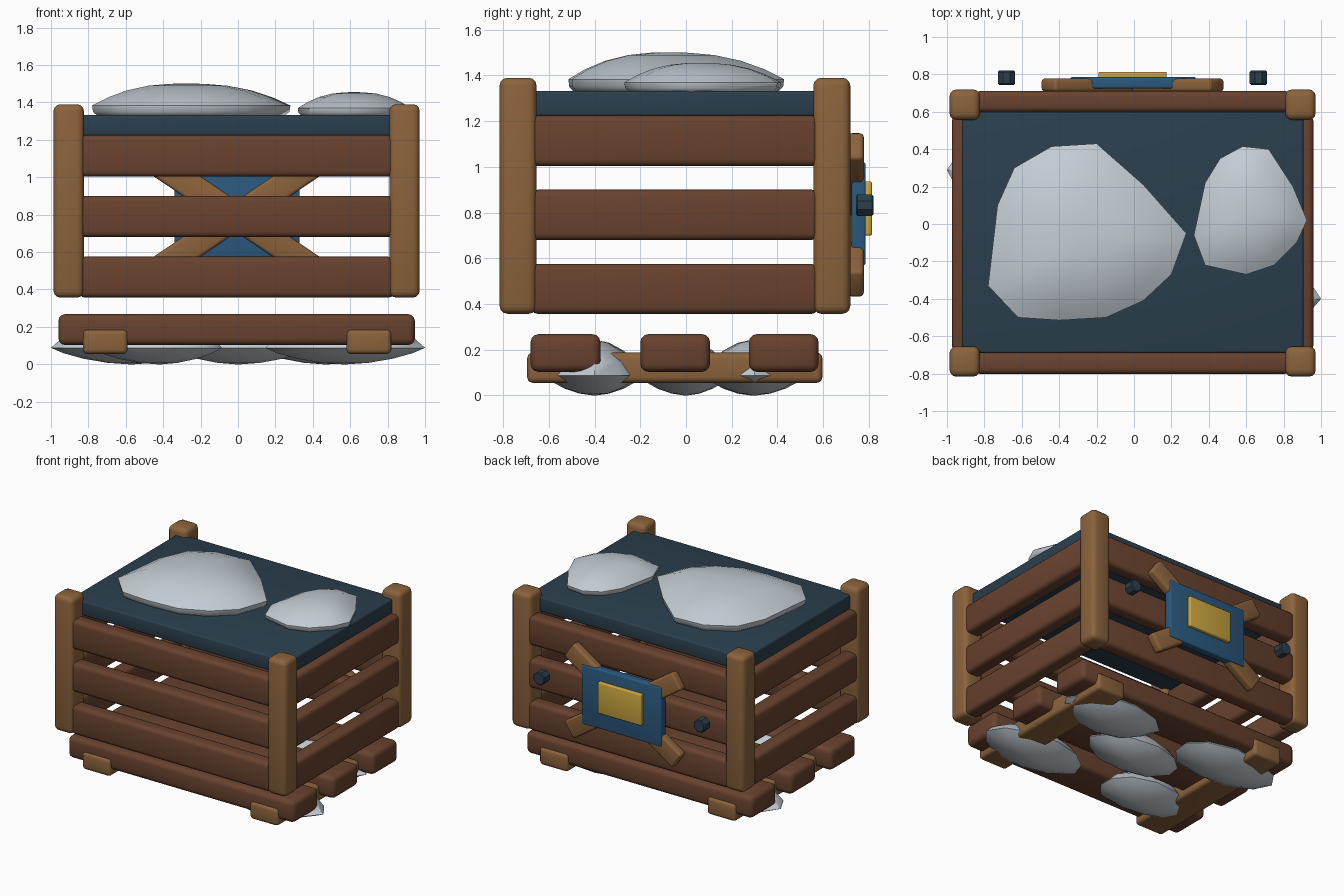
import bpy, bmesh, math, random
from mathutils import Matrix, Vector

cube = bpy.data.objects.get("Cube")
if cube:
    bpy.data.objects.remove(cube, do_unlink=True)
random.seed(4)


def material(name, rgb):
    m = bpy.data.materials.new(name)
    m.use_nodes = True
    m.diffuse_color = (*rgb, 1)
    node = next(n for n in m.node_tree.nodes if n.type == 'BSDF_PRINCIPLED')
    node.inputs["Base Color"].default_value = (*rgb, 1)
    node.inputs["Roughness"].default_value = 0.8
    return m


DARK_WOOD = material("dark wood", (0.14, 0.055, 0.028))
LIGHT_WOOD = material("light wood", (0.26, 0.125, 0.045))
SLATE = material("slate blue", (0.024, 0.05, 0.075))
BLUE = material("panel blue", (0.024, 0.1, 0.21))
YELLOW = material("label yellow", (0.6, 0.39, 0.05))
SNOW = material("pale snow", (0.55, 0.61, 0.66))


def finish(name, bm, mat, angle=60):
    """Turn a bmesh into a smooth object with sharp edges kept."""
    bmesh.ops.recalc_face_normals(bm, faces=bm.faces)
    me = bpy.data.meshes.new(name)
    bm.to_mesh(me)
    bm.free()
    me.materials.append(mat)
    for p in me.polygons:
        p.use_smooth = True
    me.set_sharp_from_angle(angle=math.radians(angle))
    ob = bpy.data.objects.new(name, me)
    bpy.context.collection.objects.link(ob)
    return ob


def box(name, xs, ys, zs, mat, bevel=0.03, turn=0):
    """Rounded block spanning the given ranges, optionally turned about y."""
    lo, hi = Vector((xs[0], ys[0], zs[0])), Vector((xs[1], ys[1], zs[1]))
    bm = bmesh.new()
    bmesh.ops.create_cube(bm, size=1, matrix=Matrix.Diagonal((*(hi - lo), 1)))
    bmesh.ops.bevel(bm, geom=bm.edges[:], offset=bevel, segments=3,
                    profile=0.5, affect='EDGES')
    place = Matrix.Translation((lo + hi) / 2) @ Matrix.Rotation(turn, 4, 'Y')
    bmesh.ops.transform(bm, matrix=place, verts=bm.verts)
    return finish(name, bm, mat)


def mound(name, outline, profile, centre, angle=40):
    """Loft an outline through (scale, height) rings and close both ends."""
    cx, cy = centre
    bm = bmesh.new()
    rings = [[bm.verts.new((cx + (x - cx) * s, cy + (y - cy) * s, z))
              for x, y in outline] for s, z in profile]
    n = len(outline)
    for a, b in zip(rings, rings[1:]):
        for i in range(n):
            j = (i + 1) % n
            bm.faces.new((a[i], a[j], b[j], b[i]))
    bm.faces.new(rings[0])
    bm.faces.new(rings[-1])
    return finish(name, bm, SNOW, angle)


# Corner posts
for sx, x in (("right", -0.905), ("left", 0.89)):
    for sy, y in (("front", -0.735), ("back", 0.638)):
        box(f"{sy}_{sx}_post", (x - 0.081, x + 0.081), (y - 0.081, y + 0.081),
            (0.357, 1.39), LIGHT_WOOD, 0.035)

# Three rows of wall slats on every side
for row, (z0, z1) in {"lower": (0.357, 0.575), "middle": (0.68, 0.9),
                      "upper": (1.003, 1.225)}.items():
    for side, y in (("front", -0.745), ("back", 0.655)):
        box(f"{row}_{side}_slat", (-0.85, 0.835), (y - 0.057, y + 0.057),
            (z0, z1), DARK_WOOD)
    for side, x in (("right", -0.917), ("left", 0.902)):
        box(f"{row}_{side}_slat", (x - 0.057, x + 0.057), (-0.68, 0.58),
            (z0, z1), DARK_WOOD)

# Lid
box("lid", (-0.92, 0.905), (-0.69, 0.6), (1.222, 1.333), SLATE, 0.012)

# Pallet planks and cross beams
for name, y0, y1 in (("front", -0.68, -0.375), ("middle", -0.2, 0.105),
                     ("back", 0.275, 0.58)):
    box(f"{name}_pallet_plank", (-0.96, 0.945), (y0, y1), (0.103, 0.268),
        DARK_WOOD, 0.035)
for name, x in (("right", -0.71), ("left", 0.7)):
    box(f"{name}_pallet_beam", (x - 0.12, x + 0.12), (-0.695, 0.597),
        (0.055, 0.187), LIGHT_WOOD, 0.025)

# Crossed braces, panel and label on the back
for name, sign in (("rising", 1), ("falling", -1)):
    box(f"{name}_brace", (-0.555, 0.54), (0.708, 0.778), (0.72, 0.86),
        LIGHT_WOOD, 0.018, sign * math.radians(34))
box("back_panel", (-0.34, 0.33), (0.725, 0.786), (0.57, 1.02), BLUE, 0.01)
box("back_label", (-0.19, 0.175), (0.78, 0.814), (0.7, 0.936), YELLOW, 0.008)

# Back knobs
for name, x in (("right", -0.682), ("left", 0.665)):
    bm = bmesh.new()
    bmesh.ops.create_cone(bm, cap_ends=True, segments=8, radius1=0.05,
                          radius2=0.05, depth=0.075)
    rims = [e for e in bm.edges if abs(e.verts[0].co.z - e.verts[1].co.z) < 0.01]
    bmesh.ops.bevel(bm, geom=rims, offset=0.006, segments=1, affect='EDGES')
    bmesh.ops.transform(bm, verts=bm.verts, matrix=Matrix.Translation((x, 0.782, 0.832))
                        @ Matrix.Rotation(math.pi / 2, 4, 'X')
                        @ Matrix.Rotation(math.pi / 8, 4, 'Z'))
    finish(f"{name}_knob", bm, SLATE, 40)

# Snow patches on the lid
large = [(-0.78, -0.33), (-0.62, -0.5), (-0.4, -0.515), (-0.15, -0.5), (0.05, -0.41),
         (0.2, -0.27), (0.28, -0.05), (0.05, 0.21), (-0.2, 0.43), (-0.44, 0.415),
         (-0.64, 0.3), (-0.73, 0.1)]
small = [(0.32, -0.06), (0.38, -0.22), (0.6, -0.27), (0.75, -0.22), (0.87, -0.1),
         (0.925, 0.02), (0.85, 0.2), (0.72, 0.4), (0.58, 0.415), (0.46, 0.35),
         (0.38, 0.22)]
dome = [(0.93, -0.06), (0.99, 0.1), (1, 0.3), (0.83, 0.56), (0.63, 0.78),
        (0.4, 0.93), (0.18, 0.99), (0.03, 1)]
for name, outline, centre, height in (("large", large, (-0.28, -0.08), 0.168),
                                      ("small", small, (0.62, 0.06), 0.122)):
    mound(f"{name}_lid_snow", outline,
          [(s, 1.333 + t * height) for s, t in dome], centre, 50)

# Snow lumps under the pallet
lens = [(0.04, 0), (0.3, 0.008), (0.6, 0.03), (0.85, 0.06), (1, 0.088),
        (0.85, 0.145), (0.6, 0.195), (0.3, 0.23), (0.04, 0.242)]
for name, x, y, rx, ry in (("middle", 0, 0, 0.4, 0.21),
                           ("front_left", 0.57, -0.4, 0.43, 0.22),
                           ("back_left", 0.47, 0.3, 0.4, 0.23),
                           ("back_right", -0.57, 0.29, 0.43, 0.22),
                           ("front_right", -0.42, -0.4, 0.37, 0.22)):
    outline = []
    for i in range(11):
        # The first point is the tip, on the outer side
        a = math.tau * i / 11
        r = random.uniform(0.9, 1.04) if i else 1
        outline.append((x + math.copysign(rx, x) * r * math.cos(a),
                        y + ry * r * math.sin(a)))
    mound(f"{name}_ground_snow", outline, lens, (x, y))
